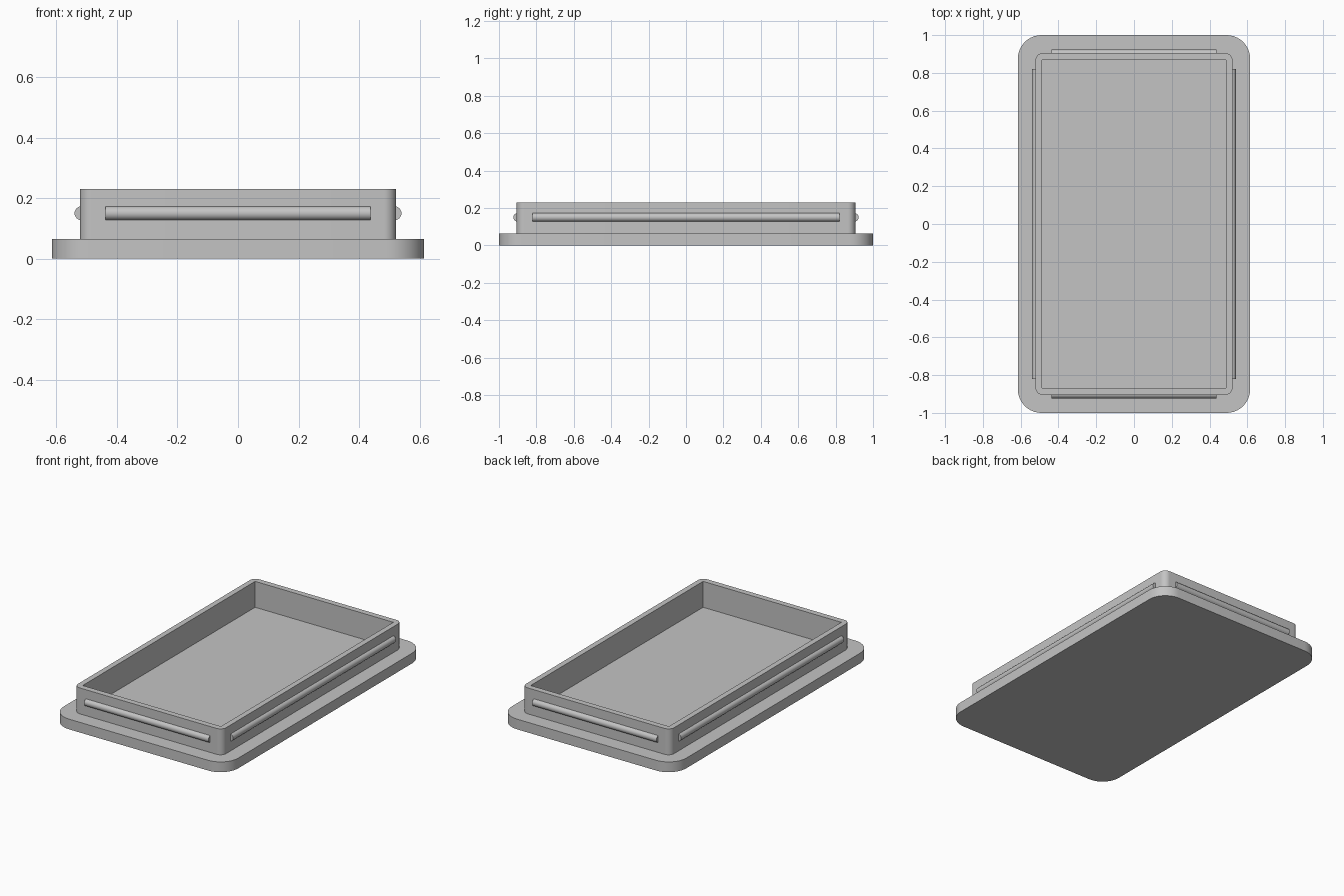
import bpy, bmesh, math
from mathutils import Matrix

cube = bpy.data.objects.get("Cube")
if cube:
    bpy.data.objects.remove(cube, do_unlink=True)

grey = bpy.data.materials.new("plain grey")
grey.use_nodes = True
grey.diffuse_color = (0.55, 0.55, 0.55, 1)
grey.node_tree.nodes["Principled BSDF"].inputs["Base Color"].default_value = (0.55, 0.55, 0.55, 1)

STEPS = 10            # segments per rounded corner
BASE_TOP = 0.065
RIM_TOP = 0.23
RIM_X, RIM_Y = 0.522, 0.905


def finish(name, bm):
    """Turn a bmesh into a shaded, coloured object."""
    bmesh.ops.remove_doubles(bm, verts=bm.verts, dist=1e-5)
    bmesh.ops.recalc_face_normals(bm, faces=bm.faces)
    mesh = bpy.data.meshes.new(name)
    bm.to_mesh(mesh)
    bm.free()
    mesh.materials.append(grey)
    obj = bpy.data.objects.new(name, mesh)
    bpy.context.collection.objects.link(obj)
    bpy.ops.object.select_all(action='DESELECT')
    obj.select_set(True)
    bpy.context.view_layer.objects.active = obj
    bpy.ops.object.shade_smooth_by_angle(angle=math.radians(30))
    return obj


def rounded_loop(bm, hx, hy, r, z):
    """Ring of vertices round a rectangle; r = 0 gives square corners."""
    verts = []
    for k, (sx, sy) in enumerate([(1, 1), (-1, 1), (-1, -1), (1, -1)]):
        for i in range(STEPS + 1):
            a = math.pi / 2 * (k + i / STEPS)
            verts.append(bm.verts.new((sx * (hx - r) + r * math.cos(a),
                                       sy * (hy - r) + r * math.sin(a), z)))
    return verts


def bridge(bm, a, b):
    for i in range(len(a)):
        j = (i + 1) % len(a)
        bm.faces.new((a[i], a[j], b[j], b[i]))


# Base plate with rounded corners
bm = bmesh.new()
low = rounded_loop(bm, 0.615, 1.0, 0.125, 0)
high = rounded_loop(bm, 0.615, 1.0, 0.125, BASE_TOP)
bridge(bm, low, high)
bm.faces.new(low)
bm.faces.new(high)
finish("base_plate", bm)

# Raised rim: rounded outside, square inside
bm = bmesh.new()
loops = [rounded_loop(bm, RIM_X, RIM_Y, 0.04, BASE_TOP),
         rounded_loop(bm, RIM_X, RIM_Y, 0.04, RIM_TOP),
         rounded_loop(bm, 0.487, 0.868, 0, RIM_TOP),
         rounded_loop(bm, 0.487, 0.868, 0, BASE_TOP)]
for a, b in zip(loops, loops[1:]):
    bridge(bm, a, b)
finish("rim_wall", bm)


# Snap ridges: round bars half sunk into each wall
def snap_ridge(name, x, y, length, axis):
    bm = bmesh.new()
    turn = Matrix.Rotation(math.pi / 2, 4, 'Y' if axis == 'X' else 'X')
    bmesh.ops.create_cone(bm, cap_ends=True, segments=32, radius1=0.023,
                          radius2=0.023, depth=length,
                          matrix=Matrix.Translation((x, y, 0.15)) @ turn)
    finish(name, bm)


SINK = 0.005
snap_ridge("front_ridge", 0, -RIM_Y + SINK, 0.876, 'X')
snap_ridge("back_ridge", 0, RIM_Y - SINK, 0.876, 'X')
snap_ridge("left_ridge", RIM_X - SINK, 0, 1.64, 'Y')
snap_ridge("right_ridge", -RIM_X + SINK, 0, 1.64, 'Y')
